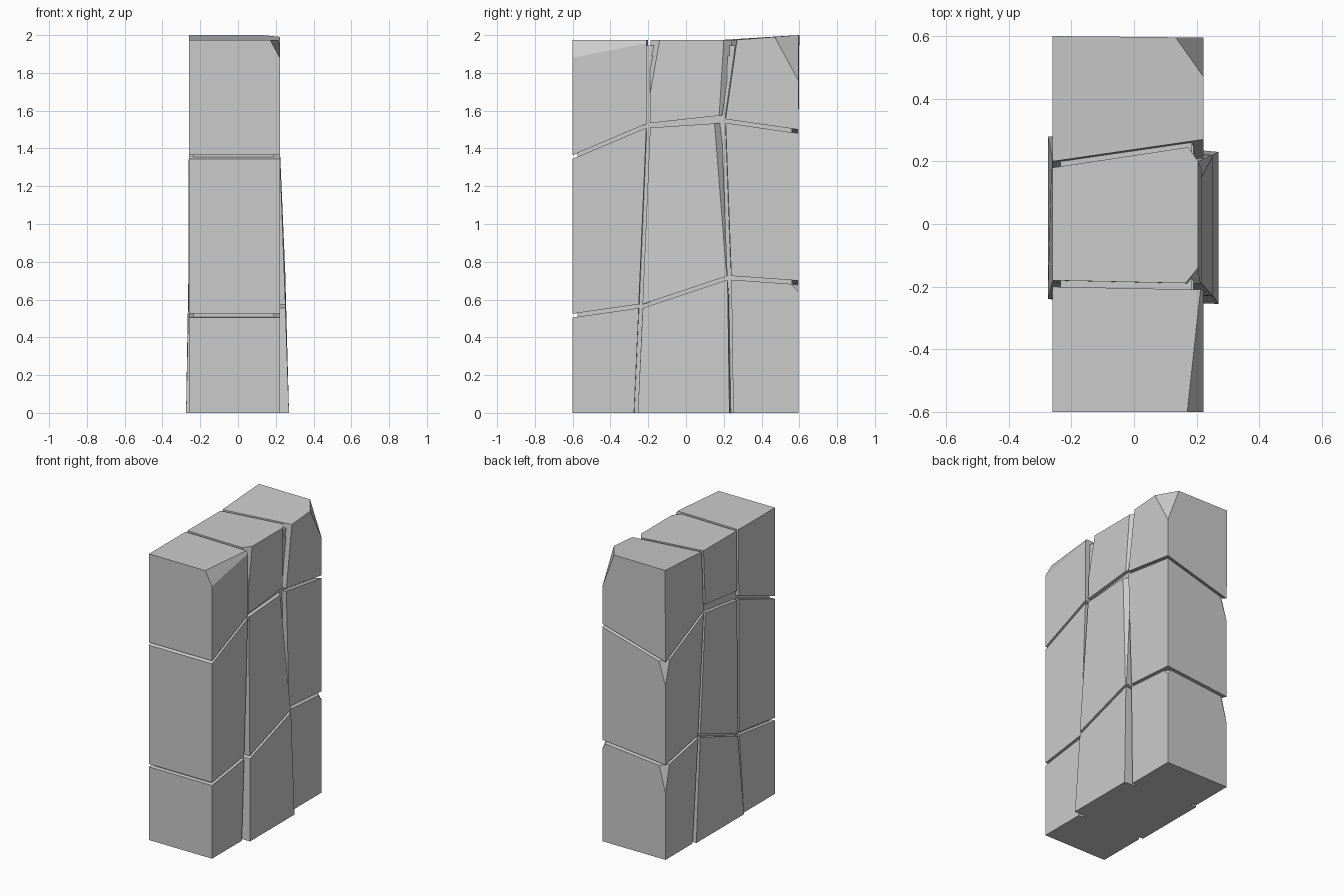
import bpy, bmesh
from mathutils import Vector

if "Cube" in bpy.data.objects:
    bpy.data.objects.remove(bpy.data.objects["Cube"])

# Joint nodes (y, z) on each broad side: rows from bottom to top, front to back
LEFT = [[(-.60, 0), (-.25, 0), (.29, 0), (.595, 0)],
        [(-.60, .515), (-.20, .565), (.23, .715), (.595, .645)],
        [(-.60, 1.355), (-.195, 1.505), (.17, 1.55), (.595, 1.355)],
        [(-.60, 1.975), (-.19, 1.975), (.19, 1.975), (.60, 2.0)]]
RIGHT = [[(-.60, 0), (-.265, 0), (.24, 0), (.595, 0)],
         [(-.60, .515), (-.24, .565), (.23, .715), (.595, .69)],
         [(-.60, 1.355), (-.20, 1.52), (.20, 1.545), (.595, 1.49)],
         [(-.60, 1.975), (-.20, 1.975), (.26, 1.975), (.595, 2.0)]]
# Thickness profile of the bulging middle column, per row
MID_X = [(-.275, .27), (-.263, .251), (-.26, .216), (-.26, .205)]
END_X = (-.26, .222)
GAP = .01

# Chipped corners and edges: (column, row) -> planes through three points
CHIPS = {
    (0, 2): [((.17, -.6, 1.975), (.222, -.6, 1.88), (.222, -.22, 1.955))],
    (1, 2): [((.205, -.18, 1.78), (.205, -.14, 1.97), (.165, -.19, 1.97)),
             ((.205, .19, 1.56), (.205, .20, 1.97), (.17, .25, 1.97)),
             ((-.26, -.18, 1.56), (.215, -.18, 1.535), (.215, .19, 1.575))],
    (1, 1): [((.217, .15, 1.53), (.247, .22, .72), (.18, .19, 1.53))],
    (2, 2): [((.13, .6, 2.0), (.222, .47, 1.99), (.222, .6, 1.75))],
    (2, 1): [((-.26, .595, 1.2), (-.21, .595, 1.36), (-.26, .55, 1.365))],
    (2, 0): [((-.26, .595, .46), (-.21, .595, .65), (-.26, .55, .65)),
             ((.222, .595, .64), (.19, .595, .685), (.222, .55, .69))],
    (1, 0): [((.27, -.255, 0), (.24, -.235, .55), (.235, -.275, 0))],
}


def finish(name, bm):
    bmesh.ops.recalc_face_normals(bm, faces=bm.faces[:])
    mesh = bpy.data.meshes.new(name)
    bm.to_mesh(mesh)
    bm.free()
    bpy.context.collection.objects.link(bpy.data.objects.new(name, mesh))


def hexahedron(bm, pts):
    v = [bm.verts.new(p) for p in pts]
    for f in ((0, 1, 2, 3), (4, 5, 6, 7), (0, 1, 5, 4),
              (1, 2, 6, 5), (2, 3, 7, 6), (3, 0, 4, 7)):
        bm.faces.new([v[k] for k in f])


def block(name, col, row):
    bm = bmesh.new()
    pts = []
    for side, grid in enumerate((LEFT, RIGHT)):
        for di, dj in ((0, 0), (1, 0), (1, 1), (0, 1)):
            i, j = col + di, row + dj
            y, z = grid[j][i]
            if i in (1, 2):
                y += GAP if di == 0 else -GAP
            if j in (1, 2):
                z += GAP if dj == 0 else -GAP
            x = MID_X[j][side] if col == 1 else END_X[side]
            pts.append(Vector((x, y, z)))
    hexahedron(bm, pts)
    centre = sum(pts, Vector()) / 8
    for a, b, c in CHIPS.get((col, row), []):
        a, b, c = Vector(a), Vector(b), Vector(c)
        n = (b - a).cross(c - a).normalized()
        if n.dot(centre - a) > 0:
            n = -n
        bmesh.ops.bisect_plane(bm, geom=bm.verts[:] + bm.edges[:] + bm.faces[:],
                               plane_co=a, plane_no=n, clear_outer=True)
        bmesh.ops.holes_fill(bm, edges=[e for e in bm.edges if e.is_boundary], sides=0)
    finish(name, bm)


# Nine stone blocks
for col, place in enumerate(("front", "middle", "back")):
    for row, level in enumerate(("lower", "centre", "upper")):
        block(f"{place}_{level}_stone", col, row)

# Recessed mortar core visible inside the joints
core = bmesh.new()
hexahedron(core, [(x, y, z) for x in (-.235, .19)
                  for y, z in ((-.575, 0), (.56, 0), (.56, 1.89), (-.575, 1.89))])
# Mortar tongues close to the top surface in the two upper joints
for yl, yr in ((-.195, -.20), (.19, .26)):
    hexahedron(core, [(x, y + d, z) for x, y in ((-.235, yl), (.185, yr))
                      for d, z in ((-.03, 1.86), (.03, 1.86), (.03, 1.945), (-.03, 1.945))])
finish("mortar_core", core)
